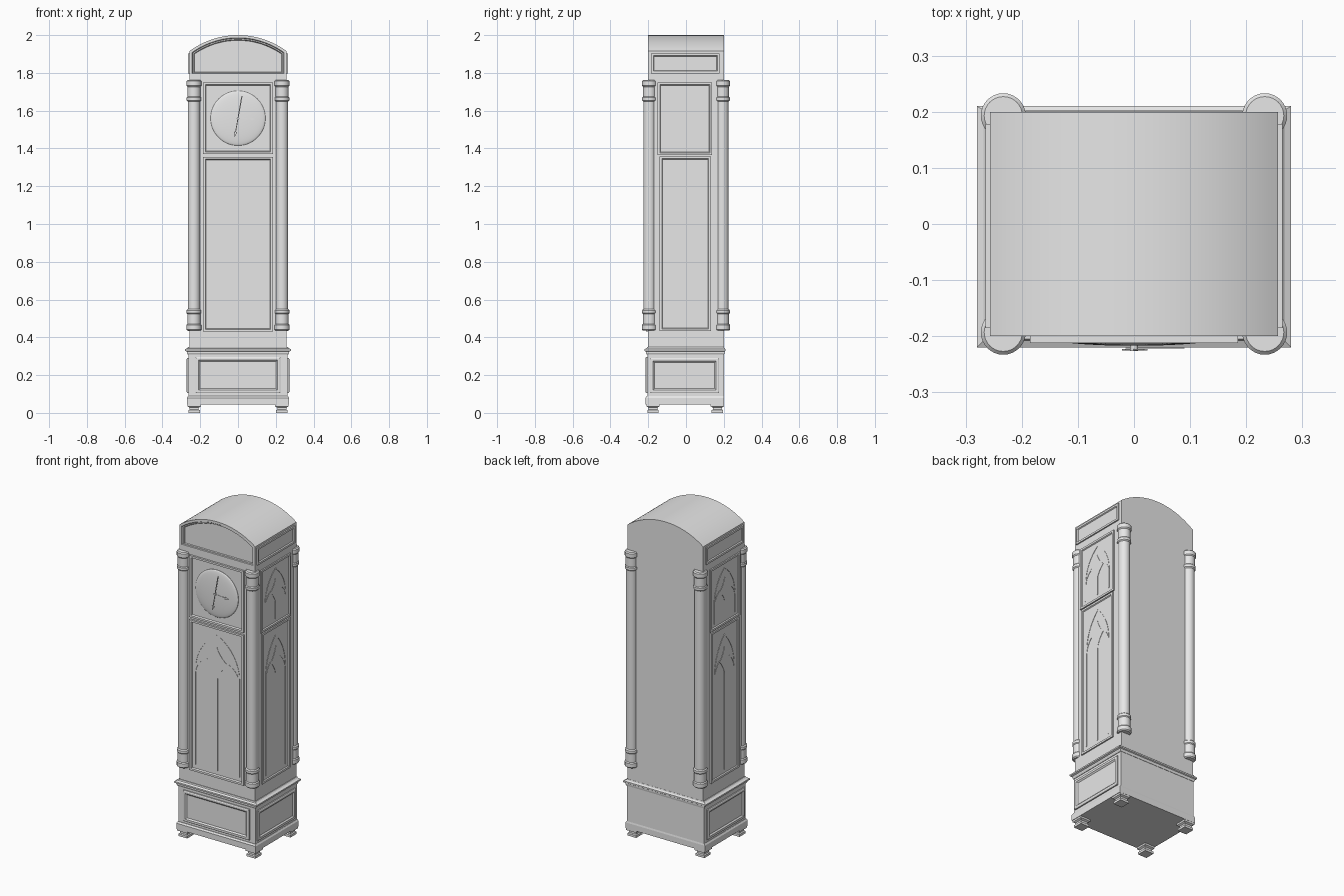
import bpy, bmesh, math
from mathutils import Vector

cube = bpy.data.objects.get("Cube")
if cube:
    bpy.data.objects.remove(cube, do_unlink=True)

grey = bpy.data.materials.new("plain_grey")
grey.use_nodes = True
grey.diffuse_color = (0.8, 0.8, 0.8, 1)
grey.node_tree.nodes["Principled BSDF"].inputs["Base Color"].default_value = (0.8, 0.8, 0.8, 1)

HW, HD = 0.257, 0.2                     # half width and half depth of the case


# A solid is made of stacks: matching rings of points, bridged and capped
def solid(name, stacks, smooth=False):
    bm = bmesh.new()
    for rings in stacks:
        vs = [[bm.verts.new(p) for p in ring] for ring in rings]
        n = len(vs[0])
        bm.faces.new(vs[0])
        bm.faces.new(vs[-1])
        for a, b in zip(vs, vs[1:]):
            for i in range(n):
                j = (i + 1) % n
                bm.faces.new((a[i], a[j], b[j], b[i]))
    bmesh.ops.recalc_face_normals(bm, faces=bm.faces)
    mesh = bpy.data.meshes.new(name)
    bm.to_mesh(mesh)
    bm.free()
    mesh.materials.append(grey)
    ob = bpy.data.objects.new(name, mesh)
    bpy.context.collection.objects.link(ob)
    if smooth:
        bpy.ops.object.select_all(action='DESELECT')
        ob.select_set(True)
        bpy.context.view_layer.objects.active = ob
        bpy.ops.object.shade_smooth_by_angle(angle=math.radians(35))
    return ob


# Each face of the case maps (across, up, outward) to space
FACES = {
    "front": lambda u, v, d: Vector((u, -HD - d, v)),
    "left": lambda u, v, d: Vector((HW + d, u, v)),
    "right": lambda u, v, d: Vector((-HW - d, u, v)),
}


def rect(u0, u1, v0, v1, i=0):
    return [(u0 + i, v0 + i), (u1 - i, v0 + i), (u1 - i, v1 - i), (u0 + i, v1 - i)]


def circle(cx, cy, r, n=32):
    return [(cx + r * math.cos(math.tau * k / n), cy + r * math.sin(math.tau * k / n)) for k in range(n)]


def level(points, z):
    return [Vector((x, y, z)) for x, y in points]


def on_face(face, points, d):
    return [FACES[face](u, v, d) for u, v in points]


def panel(name, face, u0, u1, v0, v1, profile):
    return solid(name, [[on_face(face, rect(u0, u1, v0, v1, i), d) for i, d in profile]])


# Hood outline: straight sides under a shallow arch
TOP, SHOULDER, HOOD_Z = 2.0, 1.915, 1.79
RISE = TOP - SHOULDER
ARC_R = (HW ** 2 + RISE ** 2) / (2 * RISE)


def hood_outline(i):
    w, r = HW - i, ARC_R - i
    pts = [(-w, HOOD_Z + i * 0.5), (w, HOOD_Z + i * 0.5)]
    a = math.asin(w / r)
    for k in range(33):
        t = a * (1 - k / 16)
        pts.append((r * math.sin(t), TOP - ARC_R + r * math.cos(t)))
    return pts


hood_steps = [(0, -2 * HD), (0, 0), (0.014, 0), (0.018, -0.006), (0.024, -0.006), (0.028, -0.014)]
solid("hood", [[on_face("front", hood_outline(i), d) for i, d in hood_steps]], True)

# Main case
body = rect(-HW, HW, -HD, HD)
solid("case_body", [[level(body, 0.3), level(body, HOOD_Z)]])

# Base: plinth, box and moulding
def tier(x, front, back, z):
    return level(rect(-x, x, -front, back), z)


solid("base_box", [[tier(0.262, 0.205, 0.2, 0.07), tier(0.262, 0.205, 0.2, 0.325)]])
solid("plinth", [[tier(0.27, 0.214, 0.202, 0.045), tier(0.27, 0.214, 0.202, 0.08),
                  tier(0.264, 0.207, 0.2, 0.09)]])
solid("base_moulding", [[tier(0.265, 0.207, 0.202, 0.308), tier(0.27, 0.212, 0.204, 0.318),
                         tier(0.27, 0.212, 0.204, 0.324), tier(0.28, 0.22, 0.21, 0.328),
                         tier(0.28, 0.22, 0.21, 0.337), tier(0.268, 0.208, 0.203, 0.343),
                         tier(0.262, 0.205, 0.201, 0.35)]])

# Feet
feet = []
for cx in (-0.232, 0.232):
    for cy in (-0.175, 0.166):
        foot = [(0.03, 0), (0.03, 0.014), (0.024, 0.018), (0.024, 0.028), (0.035, 0.034), (0.035, 0.05)]
        feet.append([level(rect(cx - r, cx + r, cy - r, cy + r), z) for r, z in foot])
solid("feet", feet)

# Corner columns, mirrored top to bottom
END = [(0.034, 0), (0.04, 0.006), (0.04, 0.03), (0.035, 0.036), (0.035, 0.088),
       (0.039, 0.093), (0.039, 0.108), (0.033, 0.114)]
LOW, HIGH = 0.435, 1.762
shaft = [(r, LOW + h) for r, h in END] + [(r, HIGH - h) for r, h in reversed(END)]
for sx, side in ((-1, "right"), (1, "left")):
    for sy, end in ((-1, "front"), (1, "back")):
        rings = [level(circle(sx * 0.233, sy * 0.193, r), z) for r, z in shaft]
        solid(f"column_{end}_{side}", [rings], True)

# Raised frames with sunk centres
FRAME = [(0, -0.005), (0, 0.012), (0.012, 0.012), (0.016, 0.002)]
SIDE = [(0, -0.005), (0, 0.008), (0.012, 0.008), (0.016, 0.002)]
BASE = [(0, 0), (0, 0.012), (0.006, 0.015), (0.016, 0.015), (0.024, 0.008)]
panel("dial_frame", "front", -0.185, 0.185, 1.37, 1.75, FRAME)
panel("door_frame", "front", -0.185, 0.185, 0.43, 1.355, FRAME)
panel("base_panel_front", "front", -0.225, 0.225, 0.105, 0.295, BASE)
for s in ("left", "right"):
    panel(f"hood_panel_{s}", s, -0.185, 0.178, 1.797, 1.903, SIDE)
    panel(f"upper_frame_{s}", s, -0.15, 0.138, 1.365, 1.75, SIDE)
    panel(f"waist_frame_{s}", s, -0.14, 0.132, 0.433, 1.358, SIDE)
    panel(f"base_panel_{s}", s, -0.19, 0.175, 0.105, 0.29, BASE)


# Pointed window tracery
def arch(cu, v0, w, h):
    r = (w * w + h * h) / (2 * w)
    a = math.asin(min(1, h / r))
    left = [(-w + r * (1 - math.cos(a * k / 8)), v0 + r * math.sin(a * k / 8)) for k in range(9)]
    return [[(cu + s * u, v) for u, v in left] for s in (1, -1)]


def strip(face, pts, width):
    rings = []
    for k, p in enumerate(pts):
        t = Vector(pts[min(k + 1, len(pts) - 1)]) - Vector(pts[max(k - 1, 0)])
        n = Vector((-t.y, t.x)).normalized() * width / 2
        a, b = Vector(p) + n, Vector(p) - n
        rings.append([FACES[face](*q, d) for q, d in ((a, 0.001), (b, 0.001), (b, 0.004), (a, 0.004))])
    return rings


def star(face, cu, cv, w, h):
    pts = []
    for k in range(32):
        a = math.tau * k / 32
        c, s = math.cos(a), math.sin(a)
        pts.append((cu + w * abs(c) ** 2.6 * math.copysign(1, c), cv + h * abs(s) ** 2.6 * math.copysign(1, s)))
    return [on_face(face, pts, d) for d in (0.001, 0.004)]


def tracery(name, face, cu, w, bottom, spring, height):
    t = w * 0.06
    lines = arch(cu, spring, w, height)
    for s in (-1, 1):
        lines += arch(cu + s * w / 2, spring - height * 0.12, w / 2, height * 0.45)
        lines.append([(cu + s * w, bottom), (cu + s * w, spring)])
    lines.append([(cu, bottom), (cu, spring)])
    stacks = [strip(face, line, t) for line in lines]
    stacks.append(star(face, cu, spring + height * 0.3, w * 0.55, height * 0.4))
    solid(name, stacks)


tracery("door_tracery", "front", 0, 0.15, 0.47, 1.06, 0.24)
for s in ("left", "right"):
    tracery(f"waist_tracery_{s}", s, -0.004, 0.095, 0.47, 1.08, 0.22)
    tracery(f"upper_tracery_{s}", s, -0.006, 0.1, 1.4, 1.52, 0.19)

# Domed dial with hub
DIAL_Z = 1.56
dome = [(0.145, 0), (0.145, 0.004)]
dome += [(0.145 * math.cos(a), 0.004 + 0.013 * math.sin(a)) for a in (math.radians(x) for x in range(10, 90, 8))]
solid("dial", [[on_face("front", circle(0, DIAL_Z, r, 64), d) for r, d in dome]], True)
solid("dial_hub", [[on_face("front", circle(0, DIAL_Z, 0.007, 16), d) for d in (0.014, 0.026)]], True)


# Hands: a slim bar with an arrow tip
def hand(name, angle, tail, length, d):
    axis = Vector((math.cos(angle), math.sin(angle)))
    side = Vector((-axis.y, axis.x))
    shape = [(-tail, 0.003), (length * 0.75, 0.002), (length * 0.72, 0.009), (length, 0)]
    shape += [(x, -y) for x, y in reversed(shape[:3])]
    pts = [axis * x + side * y + Vector((0, DIAL_Z)) for x, y in shape]
    solid(name, [[on_face("front", pts, h) for h in (d, d + 0.002)]])


hand("hour_hand", math.radians(-3), 0.015, 0.09, 0.02)
hand("minute_hand", math.radians(260), 0.12, 0.1, 0.023)
